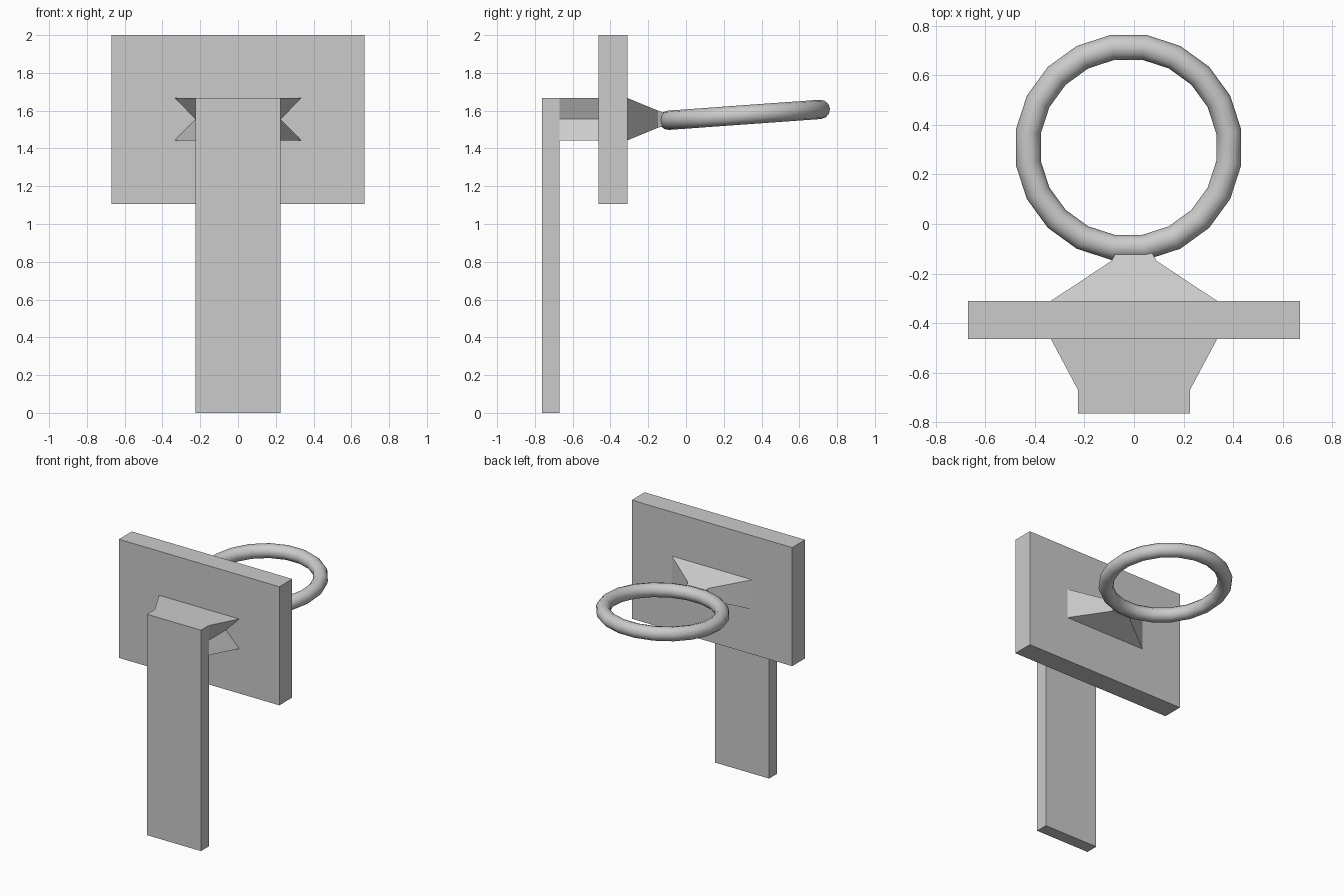
import bpy, math

if "Cube" in bpy.data.objects:
    bpy.data.objects.remove(bpy.data.objects["Cube"])


def loft(name, sections, smooth=None):
    """Join matching (x, z) outlines placed at successive y positions."""
    n = len(sections[0][1])
    verts = [(x, y, z) for y, outline in sections for x, z in outline]
    faces = [tuple(range(n)), tuple(range(len(verts) - 1, len(verts) - n - 1, -1))]
    for s in range(len(sections) - 1):
        a, b = s * n, (s + 1) * n
        for i in range(n):
            j = (i + 1) % n
            faces.append((a + j, a + i, b + i, b + j))
    mesh = bpy.data.meshes.new(name)
    mesh.from_pydata(verts, [], faces)
    mesh.update()
    obj = bpy.data.objects.new(name, mesh)
    bpy.context.collection.objects.link(obj)
    if smooth:
        bpy.ops.object.select_all(action='DESELECT')
        obj.select_set(True)
        bpy.context.view_layer.objects.active = obj
        bpy.ops.object.shade_smooth_by_angle(angle=math.radians(smooth))
    return obj


def rect(hx, z0, z1):
    return [(-hx, z0), (hx, z0), (hx, z1), (-hx, z1)]


def notched(corner, waist, z0, z1):
    zm = (z0 + z1) / 2
    return [(-corner, z0), (corner, z0), (waist, zm),
            (corner, z1), (-corner, z1), (-waist, zm)]


# Upright post
loft("post", [(-0.763, rect(0.225, 0, 1.667)), (-0.67, rect(0.225, 0, 1.667))])

# Flared arm with notched sides, from post to board
loft("support_arm", [(-0.67, notched(0.225, 0.225, 1.443, 1.667)),
                     (-0.464, notched(0.335, 0.225, 1.443, 1.667))], smooth=40)

# Backboard
loft("backboard", [(-0.464, rect(0.67, 1.105, 2.0)), (-0.31, rect(0.67, 1.105, 2.0))])

# Tapered bracket holding the rim
loft("rim_bracket", [(-0.31, rect(0.335, 1.443, 1.667)),
                     (-0.148, rect(0.09, 1.51, 1.60)),
                     (-0.11, rect(0.07, 1.52, 1.585))])

# Slightly tilted rim, with flat sides on the axes
bpy.ops.mesh.primitive_torus_add(
    major_segments=20, minor_segments=12, major_radius=0.409, minor_radius=0.051,
    location=(-0.022, 0.309, 1.578))
rim = bpy.context.object
rim.name = "rim"
rim.rotation_euler = (math.radians(4.1), 0, math.radians(9))
# Spin about the ring's own axis first, then tilt about x
rim.rotation_mode = 'QUATERNION'
from mathutils import Quaternion
rim.rotation_quaternion = (Quaternion((1, 0, 0), math.radians(4.1))
                           @ Quaternion((0, 0, 1), math.radians(9)))
bpy.ops.object.shade_smooth_by_angle(angle=math.radians(40))
